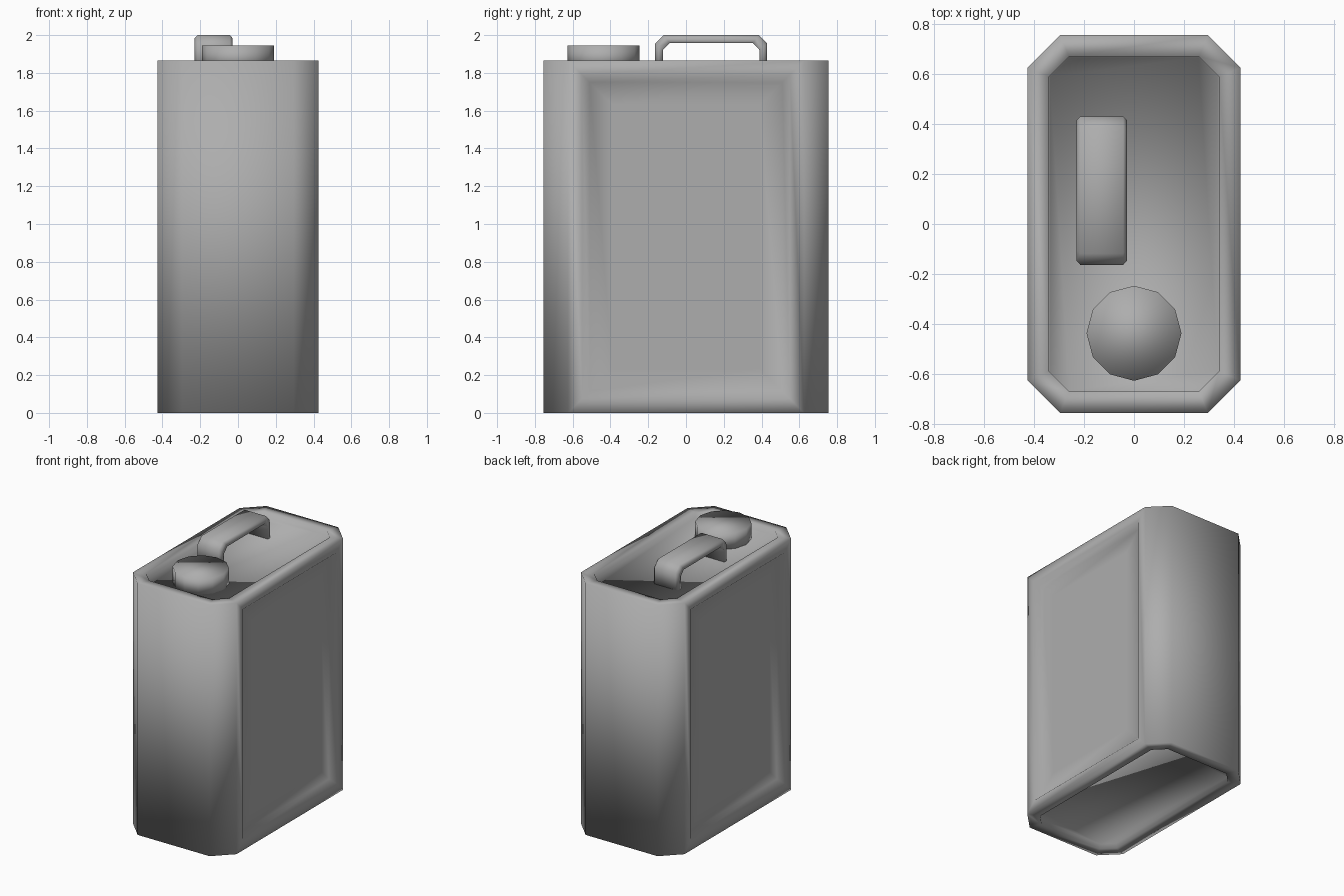
import bpy, bmesh, math

if "Cube" in bpy.data.objects:
    bpy.data.objects.remove(bpy.data.objects["Cube"])

# Dark grey paint shared by all parts
grey = bpy.data.materials.new("dark_grey")
grey.diffuse_color = (0.42, 0.42, 0.42, 1)
grey.use_nodes = True
grey.node_tree.nodes["Principled BSDF"].inputs["Base Color"].default_value = grey.diffuse_color


def finish(name, bm):
    bmesh.ops.recalc_face_normals(bm, faces=bm.faces[:])
    for f in bm.faces:
        f.smooth = True
    mesh = bpy.data.meshes.new(name)
    bm.to_mesh(mesh)
    bm.free()
    mesh.materials.append(grey)
    ob = bpy.data.objects.new(name, mesh)
    bpy.context.collection.objects.link(ob)
    return ob


def recess(bm, face, rim, slope, depth):
    """Flat rim, then a sloped step down to a sunken panel."""
    bmesh.ops.inset_region(bm, faces=[face], thickness=rim, use_even_offset=True)
    bmesh.ops.inset_region(bm, faces=[face], thickness=slope, depth=-depth,
                           use_even_offset=True)


# Can body: chamfered rectangle with sunken top, bottom and long sides
H, X, Y, CX, CY = 1.865, 0.425, 0.755, 0.295, 0.625
quarter = [(X, CY), (CX, Y)]
outline = (quarter + [(-x, y) for x, y in reversed(quarter)]
           + [(-x, -y) for x, y in quarter] + [(x, -y) for x, y in reversed(quarter)])
bm = bmesh.new()
base = bm.faces.new([bm.verts.new((x, y, 0)) for x, y in outline])
ext = bmesh.ops.extrude_face_region(bm, geom=[base], use_keep_orig=True)
bmesh.ops.translate(bm, vec=(0, 0, H),
                    verts=[g for g in ext["geom"] if isinstance(g, bmesh.types.BMVert)])
bmesh.ops.recalc_face_normals(bm, faces=bm.faces[:])
bm.normal_update()
ends = [f for f in bm.faces if abs(f.normal.z) > 0.9]
sides = [f for f in bm.faces if abs(f.normal.x) > 0.9]
for f in ends:
    recess(bm, f, 0.085, 0.004, 0.035)
for f in sides:
    recess(bm, f, 0.075, 0.04, 0.035)
    # support loop that keeps the middle of the panel evenly shaded
    bmesh.ops.inset_region(bm, faces=[f], thickness=0.12, use_even_offset=True)
finish("can_body", bm)

# Filler cap: twelve-sided disc
FLOOR, TOP = 1.82, 1.945
bm = bmesh.new()
bmesh.ops.create_cone(bm, cap_ends=True, segments=12, radius1=0.19, radius2=0.19,
                      depth=TOP - FLOOR)
bmesh.ops.translate(bm, vec=(0, -0.437, (TOP + FLOOR) / 2), verts=bm.verts[:])
finish("filler_cap", bm)

# Carry handle: flat strap swept over a chamfered arch, offset to the left
outer = [(-0.163, FLOOR), (-0.163, 1.955), (-0.118, 2.0), (0.385, 2.0), (0.43, 1.955), (0.43, FLOOR)]
inner = [(-0.123, FLOOR), (-0.123, 1.92), (-0.085, 1.958), (0.355, 1.958), (0.39, 1.92), (0.39, FLOOR)]
section = [(-0.23, 0), (-0.23, 0.6), (-0.215, 1), (-0.043, 1), (-0.028, 0.6), (-0.028, 0)]
bm = bmesh.new()
rings = []
for (yo, zo), (yi, zi) in zip(outer, inner):
    rings.append([bm.verts.new((x, yi + (yo - yi) * t, zi + (zo - zi) * t)) for x, t in section])
n = len(section)
for a, b in zip(rings, rings[1:]):
    for i in range(n):
        j = (i + 1) % n
        bm.faces.new((a[i], a[j], b[j], b[i]))
bm.faces.new(rings[0])
bm.faces.new(rings[-1])
finish("carry_handle", bm)
